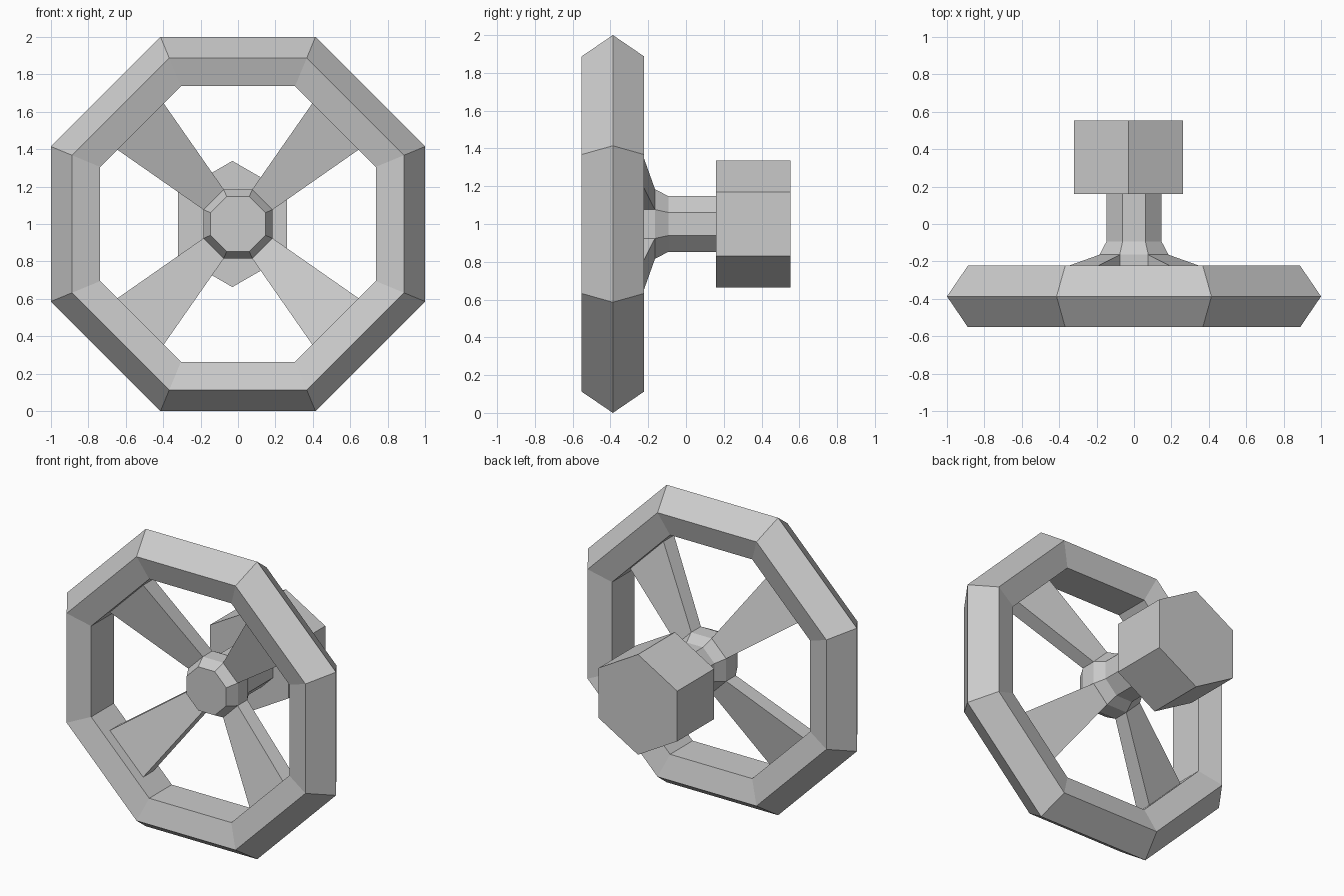
import bpy, bmesh
from math import cos, sin, pi

if "Cube" in bpy.data.objects:
    bpy.data.objects.remove(bpy.data.objects["Cube"])

CZ = 1.0  # height of the wheel axis


def finish(bm, name):
    bmesh.ops.recalc_face_normals(bm, faces=bm.faces)
    mesh = bpy.data.meshes.new(name)
    bm.to_mesh(mesh)
    bm.free()
    obj = bpy.data.objects.new(name, mesh)
    bpy.context.collection.objects.link(obj)
    return obj


def spin(name, profile, sides, start, cx=0.0, closed=False):
    """Turn (apothem, y) points round the y axis, with flat sides."""
    bm = bmesh.new()
    loops = []
    for a, y in profile:
        r = a / cos(pi / sides)
        angles = [start + 2 * pi * i / sides for i in range(sides)]
        loops.append([bm.verts.new((cx + r * cos(t), y, CZ + r * sin(t))) for t in angles])
    pairs = list(zip(loops, loops[1:]))
    if closed:
        pairs.append((loops[-1], loops[0]))
    else:
        bm.faces.new(loops[0])
        bm.faces.new(loops[-1])
    for p, q in pairs:
        for i in range(sides):
            j = (i + 1) % sides
            bm.faces.new((p[i], p[j], q[j], q[i]))
    return finish(bm, name)


# Octagonal rim with a five-sided section
spin("rim", [(1.0, -0.387), (0.888, -0.552), (0.737, -0.507),
             (0.737, -0.267), (0.888, -0.223)], 8, pi / 8, closed=True)

# Bevelled hub running into the shaft
spin("hub_and_shaft", [(0.147, -0.335), (0.184, -0.265), (0.184, -0.163),
                       (0.147, -0.093), (0.147, 0.165)], 8, pi / 8)

# Hexagonal nut at the back, slightly off centre
spin("nut", [(0.292, 0.16), (0.292, 0.553)], 6, pi / 6, cx=-0.03)

# Four flared spokes leaning forward from hub to rim
for n in range(4):
    t = pi / 4 + n * pi / 2
    bm = bmesh.new()
    ends = []
    for d, w, y0, y1 in ((0.18, 0.076, -0.265, -0.163), (0.742, 0.176, -0.442, -0.33)):
        ends.append([bm.verts.new((d * cos(t) - s * w * sin(t), y,
                                   CZ + d * sin(t) + s * w * cos(t)))
                     for s, y in ((-1, y0), (1, y0), (1, y1), (-1, y1))])
    for end in ends:
        bm.faces.new(end)
    for i in range(4):
        j = (i + 1) % 4
        bm.faces.new((ends[0][i], ends[0][j], ends[1][j], ends[1][i]))
    finish(bm, f"spoke_{n + 1}")
